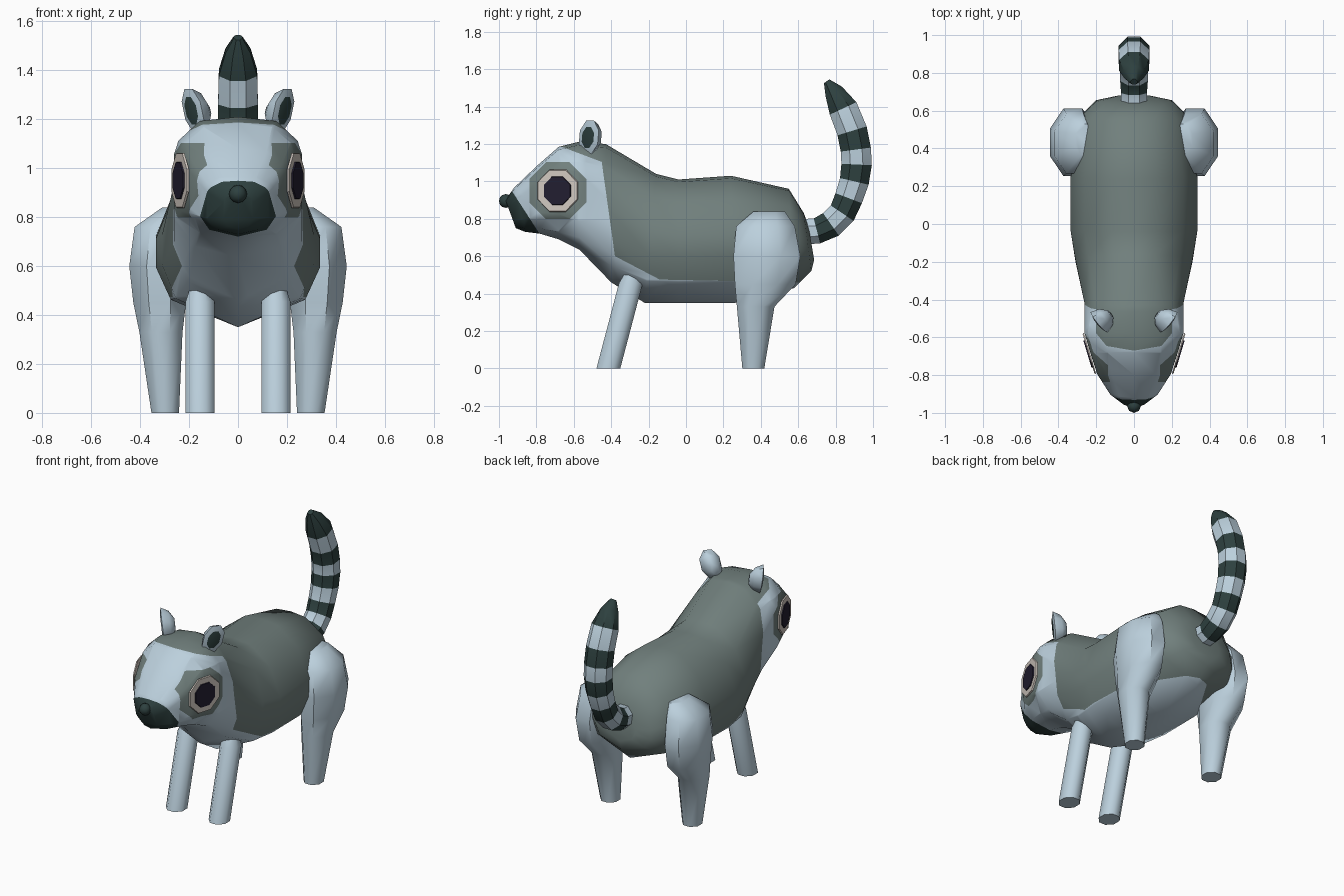
import bpy, bmesh, math
from mathutils import Vector

cube = bpy.data.objects.get("Cube")
if cube:
    bpy.data.objects.remove(cube, do_unlink=True)


def material(name, rgb):
    m = bpy.data.materials.new(name)
    m.use_nodes = True
    m.diffuse_color = (*rgb, 1)
    bsdf = next(n for n in m.node_tree.nodes if n.type == 'BSDF_PRINCIPLED')
    bsdf.inputs["Base Color"].default_value = (*rgb, 1)
    bsdf.inputs["Roughness"].default_value = 0.8
    return m


GREY = material("grey fur", (0.165, 0.215, 0.205))
PALE = material("pale blue fur", (0.50, 0.63, 0.72))
DARK = material("dark green fur", (0.027, 0.052, 0.050))
CREAM = material("cream eye", (0.64, 0.58, 0.53))
BLACK = material("eye black", (0.016, 0.013, 0.030))


def loft(bm, rings, cap_mats=(0, 0), mats=None):
    """Skin a list of closed rings and cap both ends."""
    vs = [[bm.verts.new(p) for p in r] for r in rings]
    n = len(vs[0])
    for k, (a, b) in enumerate(zip(vs, vs[1:])):
        for i in range(n):
            j = (i + 1) % n
            f = bm.faces.new((a[i], a[j], b[j], b[i]))
            f.material_index = mats[k] if mats else 0
    bm.faces.new(vs[0][::-1]).material_index = cap_mats[0]
    bm.faces.new(vs[-1]).material_index = cap_mats[1]
    bmesh.ops.recalc_face_normals(bm, faces=bm.faces)


def finish(name, bm, mats, angle=45):
    me = bpy.data.meshes.new(name)
    bm.to_mesh(me)
    bm.free()
    for m in mats:
        me.materials.append(m)
    ob = bpy.data.objects.new(name, me)
    bpy.context.collection.objects.link(ob)
    bpy.ops.object.select_all(action='DESELECT')
    bpy.context.view_layer.objects.active = ob
    ob.select_set(True)
    bpy.ops.object.shade_smooth_by_angle(angle=math.radians(angle))
    return ob


def oval(c, u, v, n=8):
    """Ring round c with half axes u and v."""
    c, u, v = Vector(c), Vector(u), Vector(v)
    return [c + u * math.cos(2 * math.pi * (i + .5) / n) + v * math.sin(2 * math.pi * (i + .5) / n)
            for i in range(n)]


# --- Body and head: cross-sections from muzzle to rump ---
HEAD = [(0, 0), (.6, .03), (.93, .17), (1, .27), (1, .73), (.66, .92), (0, 1)]
BODY = [(0, 0), (.36, .02), (.78, .18), (1, .45), (1, .63), (.82, .83), (0, 1)]
# top y, top z, bottom y, bottom z, half width, blend from head to body shape
SECTIONS = [
    (-.965, .90, -.91, .75, .06, 0), (-.92, .965, -.86, .73, .125, 0),
    (-.80, 1.08, -.78, .72, .195, 0), (-.68, 1.185, -.68, .69, .232, 0),
    (-.58, 1.21, -.57, .635, .262, 0), (-.43, 1.20, -.40, .46, .262, .5),
    (-.16, 1.04, -.22, .35, .31, 1), (-.04, 1.01, -.04, .35, .335, 1),
    (.24, 1.03, .26, .35, .335, 1), (.55, .96, .58, .43, .29, 1),
    (.63, .83, .67, .52, .20, 1), (.655, .76, .685, .58, .10, 1)]


def section(ty, tz, by, bz, w, k):
    half = []
    for (hx, ht), (bx, bt) in zip(HEAD, BODY):
        x, t = hx + (bx - hx) * k, ht + (bt - ht) * k
        half.append((x * w, ty + (by - ty) * t, tz + (bz - tz) * t))
    return half + [(-x, y, z) for x, y, z in half[-2:0:-1]]


def side_of(p, a, b):
    """Positive on the upper and rear side of the line a-b in the y-z plane."""
    return (b[0] - a[0]) * (p.z - a[1]) - (b[1] - a[1]) * (p.y - a[0])


def cut(bm, a, b, keep):
    faces = [f for f in bm.faces if keep(f.calc_center_median())]
    geom = set(faces) | {e for f in faces for e in f.edges} | {v for f in faces for v in f.verts}
    bmesh.ops.bisect_plane(bm, geom=list(geom), dist=1e-5, plane_co=(0, a[0], a[1]),
                           plane_no=(0, -(b[1] - a[1]), b[0] - a[0]))


MUZZLE = ((-.935, .955), (-.78, .715))
CAP = ((-.67, 1.187), (-.44, 1.10))
NECK = ((-.45, 1.10), (-.38, .60))
CHEST = ((-.38, .60), (-.15, .48))
BELLY = ((-.15, .475), (.60, .46))
EYE_Y, EYE_Z, PATCH = -.685, .95, .165
corners = [(EYE_Y + PATCH * math.cos(math.pi * (i + .5) / 4),
            EYE_Z + PATCH * math.sin(math.pi * (i + .5) / 4)) for i in range(8)]
eye_lines = list(zip(corners, corners[1:] + corners[:1]))

bm = bmesh.new()
loft(bm, [section(*s) for s in SECTIONS])
cut(bm, *MUZZLE, lambda c: c.y < -.7)
cut(bm, *CAP, lambda c: c.y < -.3 and c.z > .9)
cut(bm, *NECK, lambda c: -.6 < c.y < -.1)
cut(bm, *CHEST, lambda c: -.6 < c.y < 0 and c.z < .9)
cut(bm, *BELLY, lambda c: c.y > -.4)
for a, b in eye_lines:
    cut(bm, a, b, lambda c: abs(c.x) > .1 and math.hypot(c.y - EYE_Y, c.z - EYE_Z) < .25)
for f in bm.faces:
    c = f.calc_center_median()
    cap = side_of(c, *CAP) > 0 and c.y < -.3
    coat = all(side_of(c, *line) > 0 for line in (NECK, CHEST, BELLY))
    patch = abs(c.x) > .1 and all(side_of(c, *line) > 0 for line in eye_lines)
    if side_of(c, *MUZZLE) < 0 and c.y < -.7:
        f.material_index = 2
    elif cap or coat or patch:
        f.material_index = 0
    else:
        f.material_index = 1
finish("body", bm, [GREY, PALE, DARK], 50)

# --- Nose ---
bm = bmesh.new()
bmesh.ops.create_uvsphere(bm, u_segments=8, v_segments=6, radius=.037)
bmesh.ops.translate(bm, verts=bm.verts, vec=(0, -.963, .895))
finish("nose", bm, [DARK], 60)

for s, side in ((1, "left"), (-1, "right")):
    # --- Eye plates, turned slightly forward ---
    n = Vector((.958 * s, -.287, 0))
    u = Vector((.287 * s, .958, 0))
    for name, r, off, mat in (("eye_ring", .122, .004, CREAM), ("pupil", .082, .010, BLACK)):
        bm = bmesh.new()
        c = Vector((.232 * s, EYE_Y, EYE_Z))
        loft(bm, [oval(c + n * d, u * q, (0, 0, q)) for d, q in ((off - .003, r), (off + .005, r * .97))])
        finish(f"{side}_{name}", bm, [mat], 30)

    # --- Ear: rounded cup with a dark inner face ---
    n = Vector((.8 * s, -.6, 0))
    u = Vector((.6 * s, .8, 0))
    v = Vector((.2 * s, .08, .97))
    c = Vector((.185 * s, -.52, 1.235))
    bm = bmesh.new()
    loft(bm, [oval(c + n * d, u * .068 * q, v * .10 * q)
              for d, q in ((.008, .62), (0, 1), (-.045, .8), (-.075, .35))], cap_mats=(1, 0))
    finish(f"{side}_ear", bm, [PALE, DARK], 50)

    # --- Hind leg: x range and y range at each height ---
    LEG = [(0, .24, .355, .30, .42), (.33, .225, .405, .27, .475), (.45, .21, .43, .258, .59),
           (.60, .20, .447, .25, .615), (.76, .20, .425, .265, .585), (.84, .22, .31, .36, .53)]
    bm = bmesh.new()
    loft(bm, [oval(((x0 + x1) / 2 * s, (y0 + y1) / 2, z), ((x1 - x0) * .53, 0, 0), (0, (y1 - y0) * .53, 0))
              for z, x0, x1, y0, y1 in LEG])
    finish(f"{side}_hind_leg", bm, [PALE], 50)

    # --- Front leg: straight, slanting forward ---
    bm = bmesh.new()
    loft(bm, [oval((.155 * s, y, z), (.064 * q, 0, 0), (0, .069 * q, 0))
              for y, z, q in ((-.415, 0, 1), (-.295, .455, 1), (-.28, .52, .65))])
    finish(f"{side}_front_leg", bm, [PALE], 50)

# --- Striped tail: y, z, radius at each band edge ---
TAIL = [(.62, .73, .07), (.70, .735, .07), (.775, .77, .075), (.835, .83, .075), (.87, .91, .077),
        (.90, 1.0, .08), (.912, 1.09, .083), (.908, 1.17, .083), (.888, 1.27, .083),
        (.84, 1.39, .08), (.79, 1.48, .052), (.752, 1.535, .018)]
rings = []
for i, (y, z, r) in enumerate(TAIL):
    a, b = TAIL[max(i - 1, 0)], TAIL[min(i + 1, len(TAIL) - 1)]
    d = Vector((0, b[0] - a[0], b[1] - a[1])).normalized()
    rings.append(oval((0, y, z), (r * 1.06, 0, 0), Vector((0, -d.z, d.y)) * r * 1.06))
bm = bmesh.new()
loft(bm, rings, cap_mats=(0, 1), mats=[i % 2 for i in range(10)] + [1])
finish("tail", bm, [PALE, DARK], 40)
